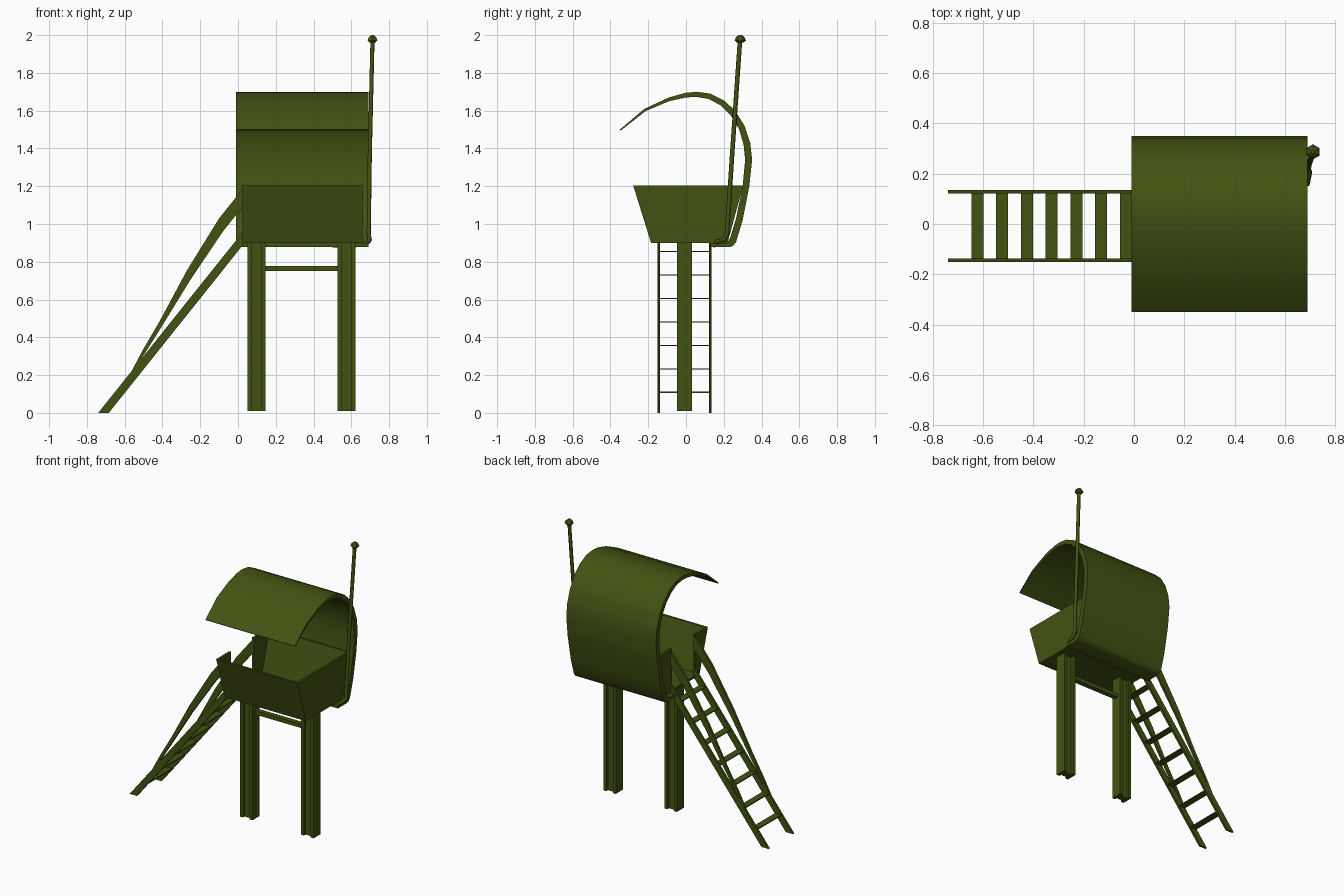
import bpy, bmesh
from mathutils import Vector

if "Cube" in bpy.data.objects:
    bpy.data.objects.remove(bpy.data.objects["Cube"], do_unlink=True)

olive = bpy.data.materials.new("olive green")
olive.use_nodes = True
colour = (0.055, 0.086, 0.006, 1)
olive.diffuse_color = colour
olive.node_tree.nodes["Principled BSDF"].inputs["Base Color"].default_value = colour


def add_object(name, bm, smooth=False):
    bmesh.ops.recalc_face_normals(bm, faces=bm.faces)
    mesh = bpy.data.meshes.new(name)
    bm.to_mesh(mesh)
    bm.free()
    mesh.materials.append(olive)
    obj = bpy.data.objects.new(name, mesh)
    bpy.context.collection.objects.link(obj)
    if smooth:
        bpy.ops.object.select_all(action='DESELECT')
        obj.select_set(True)
        bpy.context.view_layer.objects.active = obj
        bpy.ops.object.shade_smooth_by_angle(angle=0.6)
    return obj


def prism(name, points, axis, start, end):
    """Extrude a flat outline along an axis; points hold the other two coordinates."""
    bm = bmesh.new()

    def place(p, d):
        c = list(p)
        c.insert("xyz".index(axis), d)
        return bm.verts.new(c)
    face = bm.faces.new([place(p, start) for p in points])
    moved = bmesh.ops.extrude_face_region(bm, geom=[face])["geom"]
    shift = Vector([end - start if a == axis else 0 for a in "xyz"])
    bmesh.ops.translate(bm, vec=shift, verts=[v for v in moved if isinstance(v, bmesh.types.BMVert)])
    return add_object(name, bm)


def box(name, x, y, z):
    return prism(name, [(x[0], y[0]), (x[1], y[0]), (x[1], y[1]), (x[0], y[1])], "z", *z)


def strip(name, outer, inner, axis, start, end, smooth=False):
    """Closed band between two matching lines of points."""
    bm = bmesh.new()
    i = "xyz".index(axis)
    rows = []
    for o, n in zip(outer, inner):
        row = []
        for p, d in ((o, start), (o, end), (n, end), (n, start)):
            c = list(p)
            c.insert(i, d)
            row.append(bm.verts.new(c))
        rows.append(row)
    for a, b in zip(rows, rows[1:]):
        for k in range(4):
            m = (k + 1) % 4
            bm.faces.new((a[k], a[m], b[m], b[k]))
    bm.faces.new(rows[0])
    bm.faces.new(rows[-1])
    return add_object(name, bm, smooth)


# Curved canopy wrapping over the back and under the floor
outer = [(-.35, 1.50), (-.22, 1.61), (-.09, 1.67), (0, 1.695), (.06, 1.70), (.13, 1.69), (.2, 1.655),
         (.26, 1.60), (.31, 1.52), (.34, 1.43), (.35, 1.34), (.335, 1.20), (.30, 1.02),
         (.265, .905), (.25, .885), (.23, .877), (.13, .877)]
inner = [(-.345, 1.495), (-.215, 1.597), (-.09, 1.65), (0, 1.67), (.055, 1.673), (.12, 1.662), (.18, 1.63),
         (.235, 1.577), (.28, 1.505), (.305, 1.42), (.313, 1.34), (.30, 1.20), (.265, 1.03),
         (.235, .93), (.225, .91), (.21, .9), (.13, .9)]
strip("canopy", outer, inner, "x", -.01, .69, True)

# Bucket cabin: floor, slanted front and back, side walls with a ladder opening
X0, X1, T = .025, .66, .015
Z0, Z1 = .9, 1.205
box("floor", (X0, X1), (-.18, .22), (Z0, Z0 + T))
prism("front_panel", [(-.185, Z0), (-.28, Z1), (-.265, Z1), (-.17, Z0)], "x", X0, X1)
prism("back_panel", [(.22, Z0), (.303, Z1), (.29, Z1), (.207, Z0)], "x", X0, X1)
prism("left_wall", [(-.185, Z0), (.22, Z0), (.303, Z1), (-.28, Z1)], "x", X1 - T, X1)
prism("opening_front_post", [(-.185, Z0), (-.135, Z0), (-.135, Z1), (-.28, Z1)], "x", X0, X0 + T)
prism("opening_back_post", [(.12, Z0), (.22, Z0), (.303, Z1), (.12, Z1)], "x", X0, X0 + T)

# H-section legs and cross bar
for side, x in (("right", .05), ("left", .527)):
    w, f, y0, y1, d = .096, .022, -.047, .031, .018
    outline = [(x, y0), (x + f, y0), (x + f, y0 + d), (x + w - f, y0 + d), (x + w - f, y0),
               (x + w, y0), (x + w, y1), (x + w - f, y1), (x + w - f, y1 - d),
               (x + f, y1 - d), (x + f, y1), (x, y1)]
    prism(side + "_leg", outline, "z", .01, .905)
box("cross_bar", (.14, .53), (-.025, .01), (.75, .777))

# Ladder rails with bowed handrails above them
upper = [(-.58, .19), (-.5, .34), (-.415, .485), (-.27, .755), (-.1, 1.03), (.04, 1.205)]
lower = [(-.575, .185), (-.49, .32), (-.405, .455), (-.255, .7), (-.08, .96), (.04, 1.11)]
for side, y in (("front", -.152), ("back", .121)):
    prism(side + "_ladder_rail", [(-.74, 0), (-.684, 0), (.035, .9), (.035, .97)], "y", y, y + .015)
    strip(side + "_handrail", upper, lower, "y", y, y + .015)

# Flat rungs
for i in range(7):
    x, z = -.647 + i * .0985, .105 + i * .1243
    box("rung_%d" % (i + 1), (x, x + .048), (-.14, .125), (z, z + .007))

# Bent mast rod with a domed cap
curve = bpy.data.curves.new("mast", 'CURVE')
curve.dimensions = '3D'
curve.bevel_depth = .012
curve.bevel_resolution = 1
curve.use_fill_caps = True
path = [(.5, .15, .882), (.62, .15, .882), (.69, .16, .905), (.698, .205, .918),
        (.692, .217, .95), (.698, .245, 1.38), (.712, .286, 1.975)]
spline = curve.splines.new('POLY')
spline.points.add(len(path) - 1)
for p, co in zip(spline.points, path):
    p.co = (*co, 1)
    p.radius = .6 if co[2] < .9 else 1
curve.materials.append(olive)
mast = bpy.data.objects.new("mast", curve)
bpy.context.collection.objects.link(mast)

bm = bmesh.new()
for r0, r1, z0, z1 in ((.018, .03, 1.96, 1.972), (.03, .022, 1.972, 1.99), (.022, .008, 1.99, 2.0)):
    part = bmesh.ops.create_cone(bm, cap_ends=True, segments=6, radius1=r0, radius2=r1, depth=z1 - z0)
    bmesh.ops.translate(bm, vec=(.712, .287, (z0 + z1) / 2), verts=part["verts"])
add_object("mast_cap", bm)
